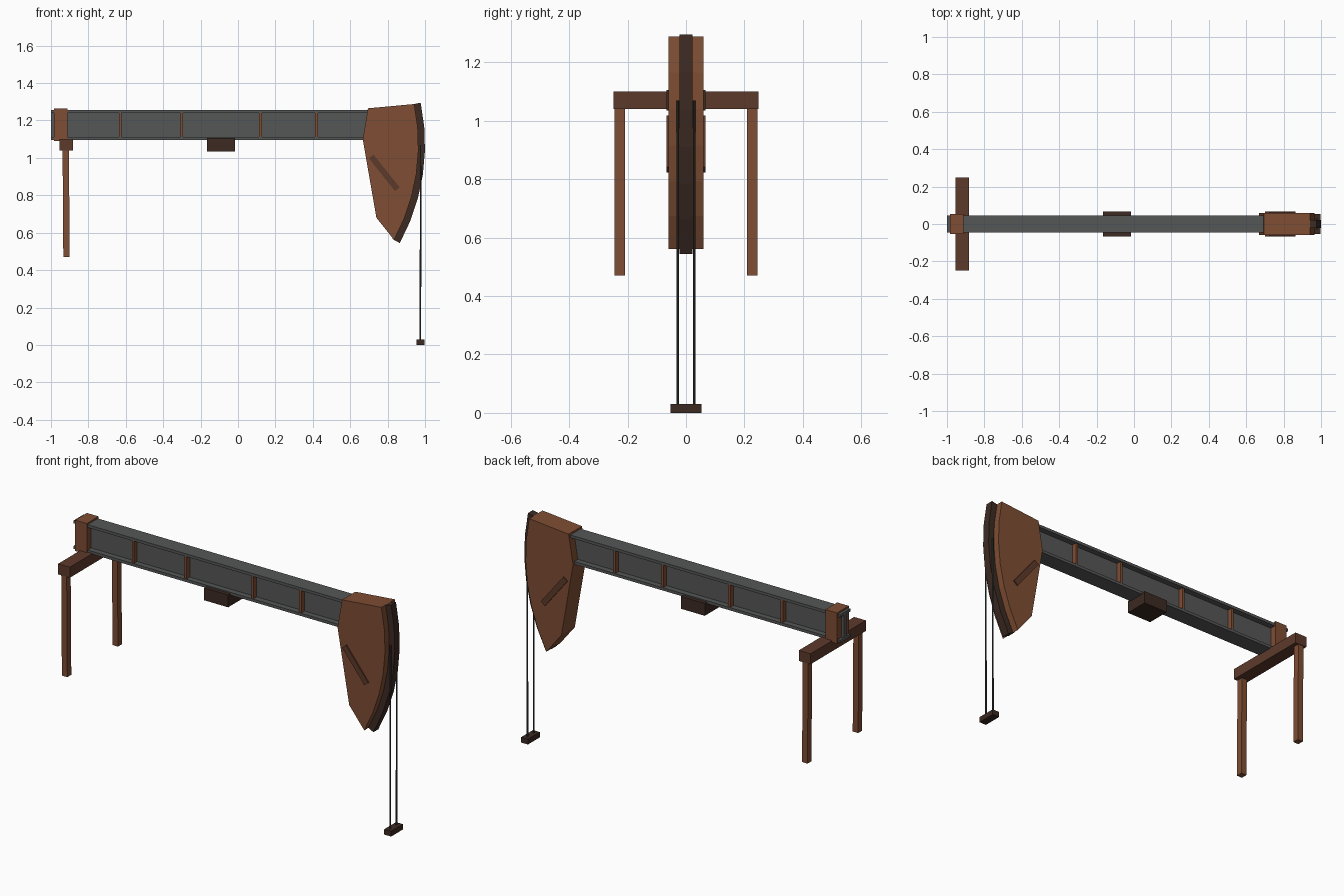
import bpy, math
from mathutils import Vector

if "Cube" in bpy.data.objects:
    bpy.data.objects.remove(bpy.data.objects["Cube"])


def material(name, rgb):
    m = bpy.data.materials.new(name)
    m.diffuse_color = (*rgb, 1)
    m.use_nodes = True
    m.node_tree.nodes["Principled BSDF"].inputs["Base Color"].default_value = m.diffuse_color
    return m


STEEL = material("steel", (0.09, 0.095, 0.092))
RUST = material("rust", (0.21, 0.075, 0.033))
DULL = material("dull_rust", (0.11, 0.042, 0.024))
DARK = material("dark_brown", (0.045, 0.023, 0.016))
CABLE = material("cable", (0.04, 0.045, 0.045))


def prism(name, pts, y0, y1, mat):
    """Extrude an x-z outline between two y values."""
    n = len(pts)
    if sum(pts[i - 1][0] * pts[i][1] - pts[i][0] * pts[i - 1][1] for i in range(n)) < 0:
        pts = pts[::-1]
    verts = [(x, y, z) for y in (y0, y1) for x, z in pts]
    faces = [tuple(range(n)), tuple(range(2 * n - 1, n - 1, -1))]
    faces += [(i, i + n, (i + 1) % n + n, (i + 1) % n) for i in range(n)]
    me = bpy.data.meshes.new(name)
    me.from_pydata(verts, [], faces)
    me.materials.append(mat)
    ob = bpy.data.objects.new(name, me)
    bpy.context.collection.objects.link(ob)
    return ob


def box(name, x, y, z, mat):
    return prism(name, [(x[0], z[0]), (x[1], z[0]), (x[1], z[1]), (x[0], z[1])], *y, mat)


def rod(name, a, b, r, mat):
    a, b = Vector(a), Vector(b)
    bpy.ops.mesh.primitive_cylinder_add(vertices=8, radius=r, depth=(b - a).length,
                                        location=(a + b) / 2)
    ob = bpy.context.object
    ob.rotation_euler = (b - a).to_track_quat('Z', 'Y').to_euler()
    ob.name = name
    ob.data.materials.append(mat)


# Walking beam: web and two flanges
box("beam_web", (-1, 0.72), (-0.014, 0.014), (1.105, 1.245), STEEL)
box("beam_top_flange", (-1, 0.72), (-0.046, 0.046), (1.24, 1.256), STEEL)
box("beam_bottom_flange", (-1, 0.72), (-0.046, 0.046), (1.096, 1.112), STEEL)

# Beam stiffeners
for i, x in enumerate((-0.63, -0.3, 0.12, 0.42)):
    box(f"beam_stiffener_{i + 1}", (x - 0.007, x + 0.007), (-0.041, 0.041),
        (1.112, 1.24), RUST)

# Centre bearing and tail clamp
box("centre_bearing", (-0.165, -0.015), (-0.067, 0.067), (1.035, 1.105), DARK)
box("tail_clamp", (-0.985, -0.912), (-0.053, 0.053), (1.09, 1.265), RUST)

# Equalizer bar with hanging pitman arms
box("equalizer_bar", (-0.955, -0.882), (-0.248, 0.248), (1.04, 1.1), DULL)
for side, s in (("front", -1), ("back", 1)):
    y = sorted((s * 0.209, s * 0.245))
    prism(f"{side}_pitman_arm", [(-0.938, 1.05), (-0.904, 1.05), (-0.9, 0.47), (-0.934, 0.47)],
          *y, RUST)


# Head: faceted arc around the beam pivot
def arc(r, a0=0.208, a1=-0.503, n=6):
    return [(-0.09 + r * math.cos(a0 + (a1 - a0) * i / n),
             1.07 + r * math.sin(a0 + (a1 - a0) * i / n)) for i in range(n + 1)]


prism("head", [(0.74, 0.68), (0.667, 1.1), (0.695, 1.265)] + arc(1.055), -0.06, 0.06, RUST)
prism("head_cable_track", arc(1.045) + arc(1.09)[::-1], -0.022, 0.022, DARK)

# Diagonal braces on the head sides
d = Vector((0.07, -0.088))
w = Vector((0.0125, 0.01))
c = Vector((0.782, 0.92))
outline = [tuple(p) for p in (c - d - w, c + d - w, c + d + w, c - d + w)]
for side, s in (("front", -1), ("back", 1)):
    prism(f"{side}_head_brace", outline, *sorted((s * 0.055, s * 0.067)), DULL)

# Bridle cables and carrier bar
for side, y in (("front", -0.028), ("back", 0.028)):
    rod(f"{side}_bridle_cable", (0.975, y, 0.02), (0.977, y, 1.07), 0.0042, CABLE)
box("carrier_bar", (0.955, 0.998), (-0.053, 0.053), (0, 0.03), DARK)
